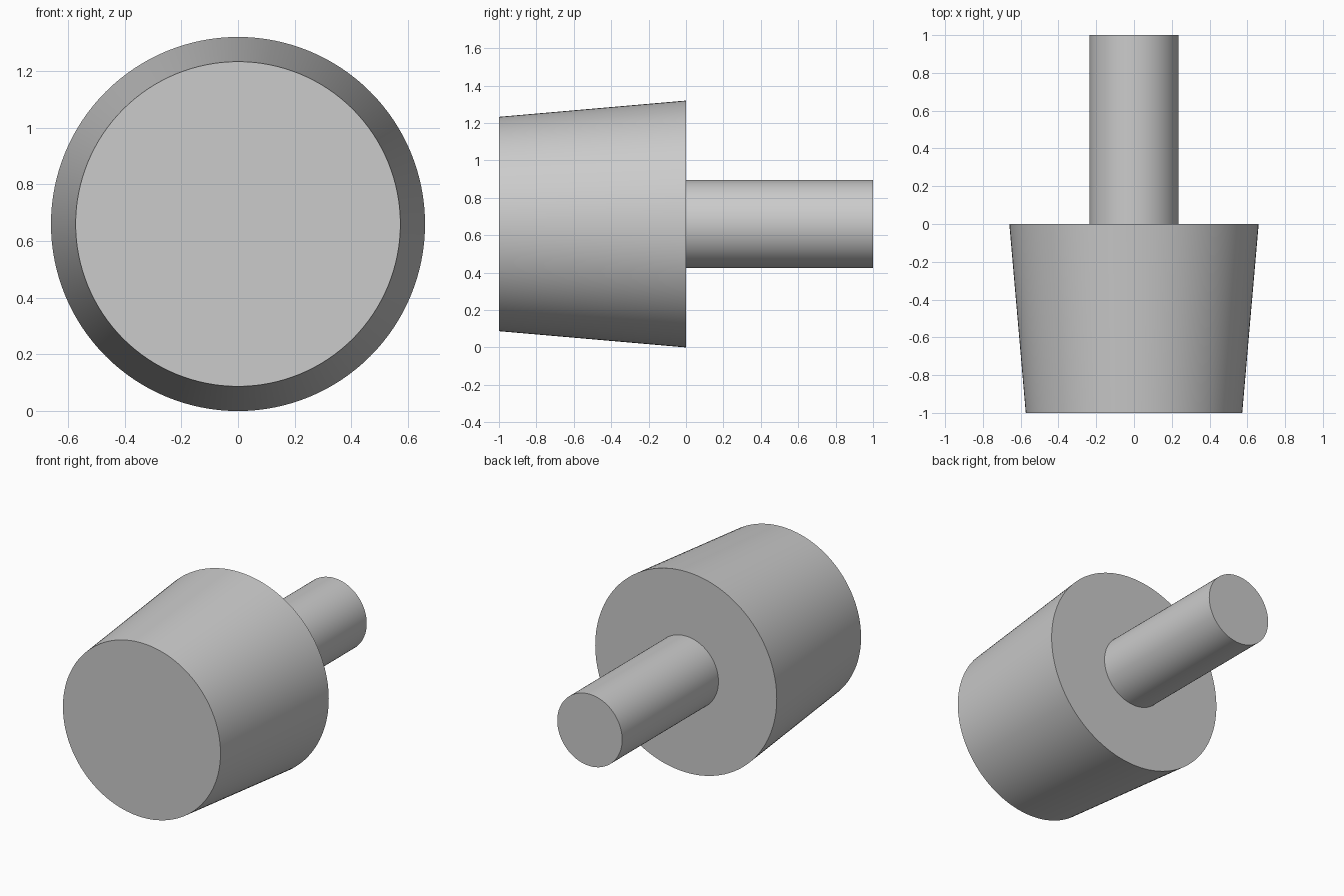
import bpy
import bmesh
import math
from mathutils import Vector

if "Cube" in bpy.data.objects:
    bpy.data.objects.remove(bpy.data.objects["Cube"], do_unlink=True)

SEGMENTS = 128
HEAD_RADIUS = 0.66
FACE_RADIUS = 0.573
SHAFT_RADIUS = 0.236

# Plain grey material
grey = bpy.data.materials.new("plain_grey")
grey.use_nodes = True
colour = (0.6, 0.6, 0.6, 1.0)
grey.diffuse_color = colour
grey.node_tree.nodes["Principled BSDF"].inputs["Base Color"].default_value = colour

# Half profile as (radius, y): front face, tapered head, shoulder, shaft, end cap
profile = [(0, -1), (FACE_RADIUS, -1), (HEAD_RADIUS, 0),
           (SHAFT_RADIUS, 0), (SHAFT_RADIUS, 1), (0, 1)]

# Turn the profile around the y axis
bm = bmesh.new()
verts = [bm.verts.new((r, y, 0)) for r, y in profile]
edges = [bm.edges.new(pair) for pair in zip(verts, verts[1:])]
bmesh.ops.spin(bm, geom=verts + edges, cent=Vector(), axis=Vector((0, 1, 0)),
               angle=math.tau, steps=SEGMENTS, use_duplicate=False)
bmesh.ops.remove_doubles(bm, verts=bm.verts[:], dist=0.0001)
bmesh.ops.recalc_face_normals(bm, faces=bm.faces[:])

mesh = bpy.data.meshes.new("tapered_head_and_shaft")
bm.to_mesh(mesh)
bm.free()
mesh.materials.append(grey)

# Tapered head with its shaft, resting on the ground
part = bpy.data.objects.new("tapered_head_and_shaft", mesh)
part.location.z = HEAD_RADIUS
bpy.context.collection.objects.link(part)

bpy.ops.object.select_all(action='DESELECT')
part.select_set(True)
bpy.context.view_layer.objects.active = part
bpy.ops.object.shade_smooth_by_angle(angle=math.radians(30))
